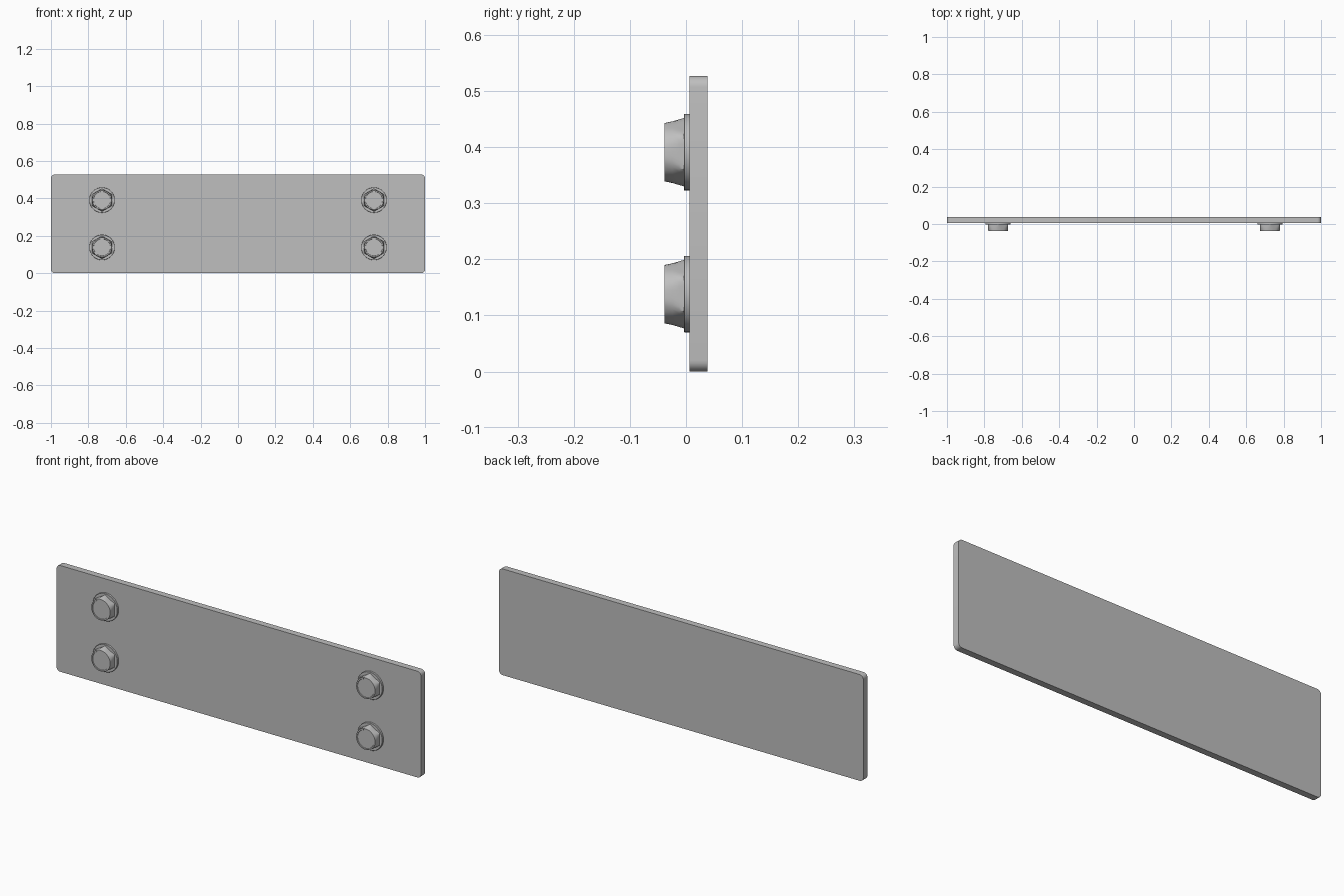
import bpy, bmesh, math

cube = bpy.data.objects.get("Cube")
if cube:
    bpy.data.objects.remove(cube)

steel = bpy.data.materials.new("grey_steel")
steel.use_nodes = True
GREY = (0.52, 0.52, 0.52, 1)
steel.diffuse_color = GREY
steel.node_tree.nodes["Principled BSDF"].inputs["Base Color"].default_value = GREY


def finish(bm, name, location=(0, 0, 0), angle=30):
    bmesh.ops.recalc_face_normals(bm, faces=bm.faces)
    mesh = bpy.data.meshes.new(name)
    bm.to_mesh(mesh)
    bm.free()
    mesh.materials.append(steel)
    obj = bpy.data.objects.new(name, mesh)
    obj.location = location
    bpy.context.collection.objects.link(obj)
    bpy.ops.object.select_all(action='DESELECT')
    obj.select_set(True)
    bpy.context.view_layer.objects.active = obj
    bpy.ops.object.shade_smooth_by_angle(angle=math.radians(angle))
    return obj


def lathe(name, rings, location, apothem=None, segments=48):
    """Rings of (y, radius) closed at both ends; an apothem trims them to a hexagon."""
    bm = bmesh.new()
    loops = []
    for y, radius in rings:
        loop = []
        for i in range(segments):
            a = 2 * math.pi * i / segments
            r = radius
            if apothem:
                # flats face left and right, corners point up and down
                off = (a + math.pi / 6) % (math.pi / 3) - math.pi / 6
                r = min(r, apothem / math.cos(off))
            loop.append(bm.verts.new((r * math.cos(a), y, r * math.sin(a))))
        loops.append(loop)
    for a, b in zip(loops, loops[1:]):
        for i in range(segments):
            j = (i + 1) % segments
            bm.faces.new((a[i], a[j], b[j], b[i]))
    bm.faces.new(loops[0])
    bm.faces.new(loops[-1])
    return finish(bm, name, location)


# Flat plate with rounded corners
bm = bmesh.new()
bmesh.ops.create_cube(bm, size=1)
bmesh.ops.scale(bm, verts=bm.verts, vec=(2, 0.032, 0.527))
bmesh.ops.translate(bm, verts=bm.verts, vec=(0, 0.022, 0.2635))
corners = [e for e in bm.edges if abs(e.verts[0].co.y - e.verts[1].co.y) > 0.01]
bmesh.ops.bevel(bm, geom=corners, offset=0.02, segments=6, profile=0.5, affect='EDGES')
finish(bm, "plate")

# Four flanged hexagon bolts
FLANGE = [(0.007, 0.068), (-0.003, 0.068), (-0.004, 0.067)]
HEAD = [(-0.003, 0.062), (-0.012, 0.0585), (-0.024, 0.055), (-0.038, 0.052),
        (-0.038, 0.046), (-0.036, 0.045)]
for side, x in (("right", -0.727), ("left", 0.727)):
    for level, z in (("lower", 0.138), ("upper", 0.391)):
        lathe(f"{level}_{side}_bolt_flange", FLANGE, (x, 0, z))
        lathe(f"{level}_{side}_bolt_head", HEAD, (x, 0, z), apothem=0.053)
